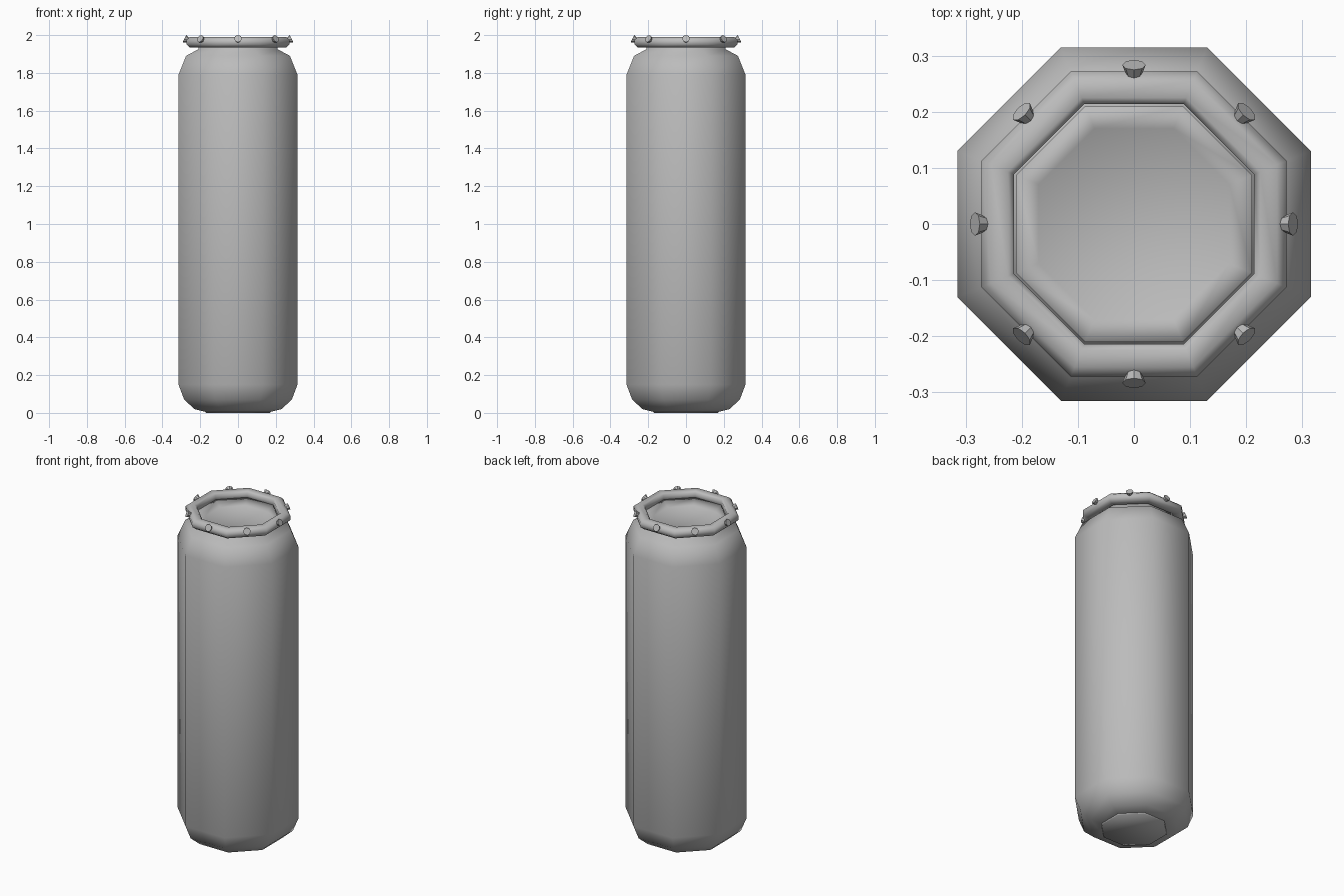
import bpy, bmesh, math
from mathutils import Matrix, Vector

cube = bpy.data.objects.get("Cube")
if cube:
    bpy.data.objects.remove(cube, do_unlink=True)

SIDES = 8
grey = bpy.data.materials.new("plain grey")
grey.use_nodes = True
grey.diffuse_color = (0.5, 0.5, 0.5, 1)
grey.node_tree.nodes["Principled BSDF"].inputs["Base Color"].default_value = (0.5, 0.5, 0.5, 1)


def finish(bm, name, smooth):
    bmesh.ops.recalc_face_normals(bm, faces=bm.faces)
    for f in bm.faces:
        f.smooth = smooth
    mesh = bpy.data.meshes.new(name)
    bm.to_mesh(mesh)
    bm.free()
    mesh.materials.append(grey)
    ob = bpy.data.objects.new(name, mesh)
    bpy.context.collection.objects.link(ob)
    return ob


def octagon_lathe(name, profile, closed=False):
    """Sweep (flat distance, height) points round eight sides; cap the ends unless closed."""
    bm = bmesh.new()
    rings = []
    for flat, z in profile:
        r = flat / math.cos(math.pi / SIDES)
        angles = [(i + 0.5) * math.tau / SIDES for i in range(SIDES)]
        rings.append([bm.verts.new((r * math.cos(a), r * math.sin(a), z)) for a in angles])
    pairs = list(zip(rings, rings[1:]))
    if closed:
        pairs.append((rings[-1], rings[0]))
    else:
        bm.faces.new(rings[0])
        bm.faces.new(rings[-1])
    for low, high in pairs:
        for i in range(SIDES):
            j = (i + 1) % SIDES
            bm.faces.new((low[i], low[j], high[j], high[i]))
    return finish(bm, name, True)


# Can body with rounded base, sloping shoulder and dished top
octagon_lathe("can_body", [
    (0.17, 0.005), (0.23, 0.02), (0.285, 0.07), (0.315, 0.15),
    (0.315, 1.79), (0.275, 1.89), (0.21, 1.925), (0.21, 1.955), (0.17, 1.925)])

# Flat disc under the base
octagon_lathe("base_plate", [(0.17, 0.0), (0.175, 0.008)])

# Rounded rim around the opening
octagon_lathe("rim", [
    (0.214, 1.945), (0.225, 1.935), (0.255, 1.935), (0.272, 1.95),
    (0.272, 1.975), (0.255, 1.99), (0.225, 1.99), (0.214, 1.98)], closed=True)

# Studs at the middle of each rim side, tilted upward
for i in range(SIDES):
    a = i * math.tau / SIDES
    tilt = math.radians(25)
    out = Vector((math.cos(a) * math.cos(tilt), math.sin(a) * math.cos(tilt), math.sin(tilt)))
    bm = bmesh.new()
    bmesh.ops.create_cone(bm, cap_ends=True, segments=8, radius1=0.01, radius2=0.021, depth=0.03)
    place = Matrix.Translation((0.27 * math.cos(a), 0.27 * math.sin(a), 1.975))
    bm.transform(place @ out.to_track_quat('Z', 'Y').to_matrix().to_4x4())
    finish(bm, f"rim_stud_{i + 1}", False)
